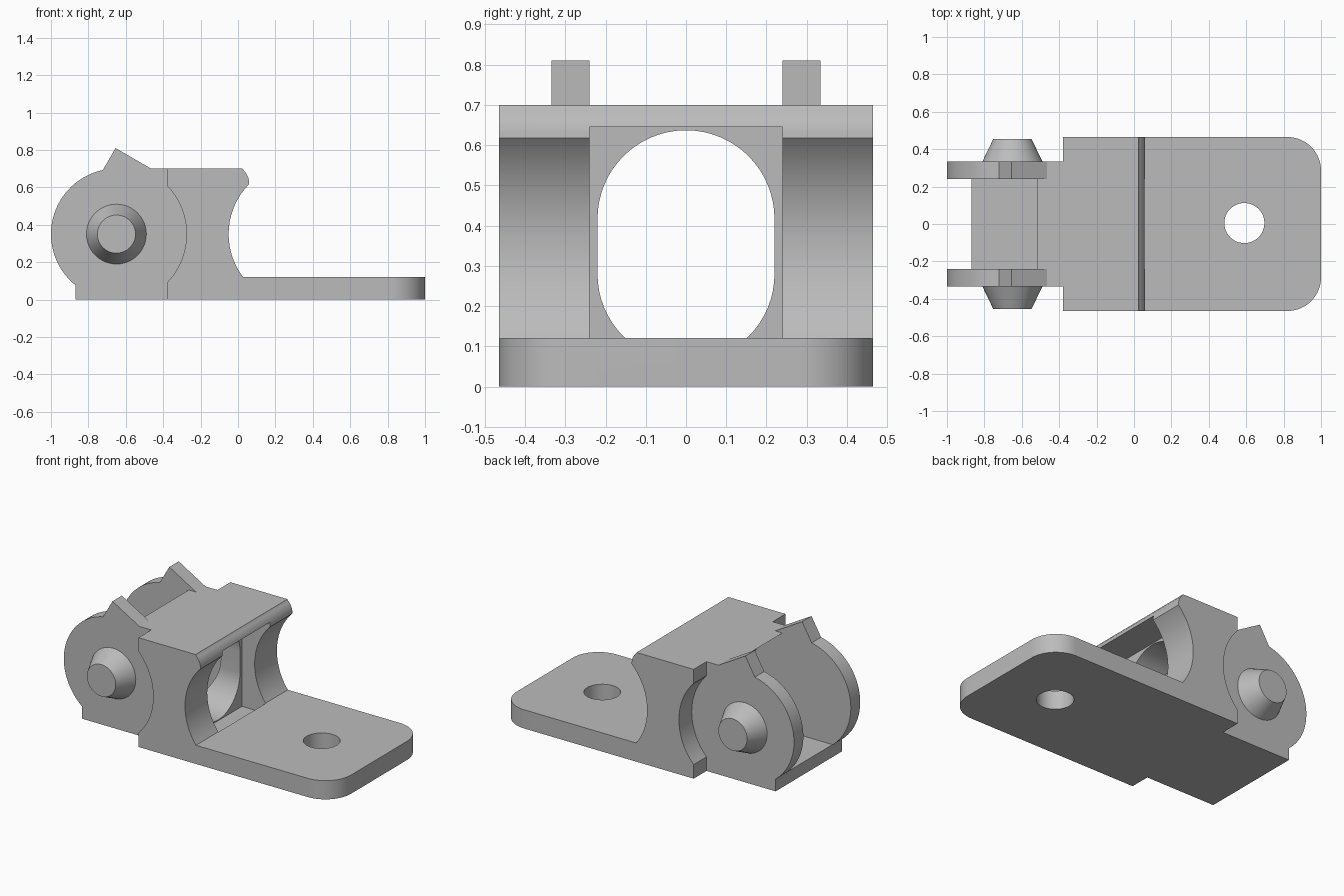
import bpy, bmesh
from math import sin, cos, radians
from mathutils import Vector

cube = bpy.data.objects.get("Cube")
if cube:
    bpy.data.objects.remove(cube, do_unlink=True)

grey = bpy.data.materials.new("plain grey")
grey.use_nodes = True
grey.diffuse_color = (0.5, 0.5, 0.5, 1)
grey.node_tree.nodes["Principled BSDF"].inputs["Base Color"].default_value = (0.5, 0.5, 0.5, 1)

PIVOT = (-0.65, 0.35)
HALF = 0.465          # half width of the block
EAR_IN, EAR_OUT = 0.24, 0.335
FLOOR, PLATE, TOP = 0.08, 0.12, 0.70


def arc(centre, r, start, end, steps=24):
    angles = [radians(start + (end - start) * i / steps) for i in range(steps + 1)]
    return [(centre[0] + r * cos(a), centre[1] + r * sin(a)) for a in angles]


def circle(centre, r, steps=64):
    return arc(centre, r, 0, 360, steps)[:-1]


def loft(name, rings):
    """Solid between two matching rings of 3D points."""
    bm = bmesh.new()
    low, high = [[bm.verts.new(p) for p in ring] for ring in rings]
    n = len(low)
    bm.faces.new(low)
    bm.faces.new(high[::-1])
    for i in range(n):
        j = (i + 1) % n
        bm.faces.new((low[i], high[i], high[j], low[j]))
    bmesh.ops.recalc_face_normals(bm, faces=bm.faces)
    mesh = bpy.data.meshes.new(name)
    bm.to_mesh(mesh)
    bm.free()
    mesh.materials.append(grey)
    obj = bpy.data.objects.new(name, mesh)
    bpy.context.collection.objects.link(obj)
    return obj


def prism(name, outline, a, b, axis="y"):
    """Extrude a 2D outline from a to b along an axis."""
    place = {"x": lambda p, d: (d, p[0], p[1]),
             "y": lambda p, d: (p[0], d, p[1]),
             "z": lambda p, d: (p[0], p[1], d)}[axis]
    return loft(name, [[place(p, d) for p in outline] for d in (a, b)])


def combine(target, other, operation):
    """Apply a boolean and discard the second solid."""
    mod = target.modifiers.new("boolean", "BOOLEAN")
    mod.operation, mod.solver, mod.object = operation, "EXACT", other
    bpy.context.view_layer.objects.active = target
    bpy.ops.object.modifier_apply(modifier=mod.name)
    bpy.data.objects.remove(other, do_unlink=True)


# Block and base plate from one side profile with a concave front
profile = [(-0.38, 0), (1, 0), (1, PLATE)]
profile += arc((0.33, 0.35), 0.38, 217.3, 135.3, 32)
profile += arc((-0.04, 0.62), 0.1, 8, 46, 8)
profile += [(0.025, TOP), (-0.38, TOP)]
body = prism("hinge_bracket", profile, -HALF, HALF)

# Round the far corners of the plate
R = 0.18
outline = [(-0.5, HALF), (-0.5, -HALF - 0)]
outline += arc((1 - R, -HALF + R), R, -90, 0, 16)
outline += arc((1 - R, HALF - R), R, 0, 90, 16)
combine(body, prism("corner_shape", outline, -0.1, 1, "z"), "INTERSECT")

# Screw hole
combine(body, prism("screw_hole", circle((0.59, 0.005), 0.107), -0.1, 0.3, "z"), "DIFFERENCE")

# Round clearance recesses on both sides of the block
for side in (-1, 1):
    combine(body, prism("side_recess", circle(PIVOT, 0.375), side * EAR_OUT, side * 0.6), "DIFFERENCE")

# Yoke with round ends, hollowed between the ears above a thin floor
yoke_side = arc(PIVOT, 0.35, 101.5, 231 - 1, 32)
yoke_side += [(-0.87, FLOOR), (-0.87, 0), (-0.3, 0), (-0.3, TOP), (-0.6, TOP)]
yoke_side = [p for p in yoke_side if p[0] < -0.87 or p[1] >= FLOOR or p[1] == 0]
yoke = prism("yoke", yoke_side, -EAR_OUT, EAR_OUT)
combine(body, yoke, "UNION")
hollow = [(x, max(z, FLOOR)) for x, z in circle(PIVOT, 0.375, 96)]
combine(body, prism("yoke_hollow", hollow, -EAR_IN, EAR_IN), "DIFFERENCE")

# Square pocket in the concave front
pocket = [(-0.14, 0.055), (0.03, 0.055), (0.03, 0.13), (0.1, 0.13), (0.1, 0.645), (-0.14, 0.645)]
combine(body, prism("pocket", pocket, -EAR_IN, EAR_IN), "DIFFERENCE")

# Slot with rounded ends through the middle wall
slot = arc((0, 0.417), 0.22, 0, 180, 32) + arc((0, 0.28), 0.22, 180, 360, 32)
combine(body, prism("slot", slot, -0.5, -0.1, "x"), "DIFFERENCE")

# Pointed stop and tapered pin on each ear
tooth = [(-0.72, 0.62), (-0.724, 0.69), (-0.655, 0.81), (-0.465, TOP), (-0.465, 0.66)]
for side in (-1, 1):
    combine(body, prism("stop_tooth", tooth, side * EAR_IN, side * EAR_OUT), "UNION")
    rings = [[(x, side * y, z) for x, z in circle(PIVOT, r, 48)]
             for r, y in ((0.16, EAR_OUT - 0.0), (0.102, 0.455))]
    combine(body, loft("pin", rings), "UNION")

# Smooth curved faces, keep edges crisp
bpy.ops.object.select_all(action="DESELECT")
body.select_set(True)
bpy.context.view_layer.objects.active = body
bpy.ops.object.shade_smooth_by_angle(angle=radians(25))
